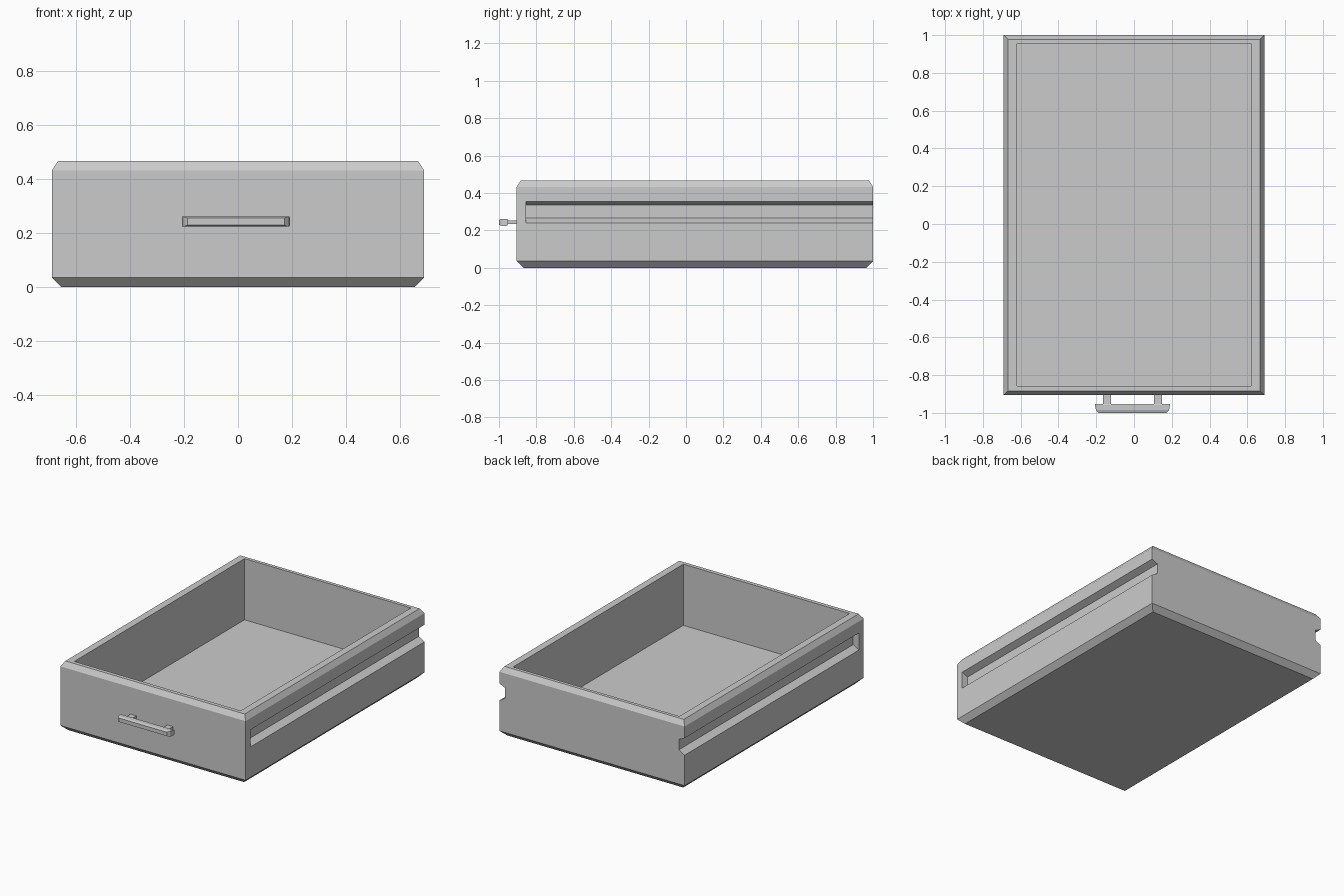
import bpy, bmesh

if "Cube" in bpy.data.objects:
    bpy.data.objects.remove(bpy.data.objects["Cube"])


def loft(name, rings):
    """Skin a list of equal-length point loops and cap both ends."""
    bm = bmesh.new()
    loops = [[bm.verts.new(p) for p in ring] for ring in rings]
    n = len(loops[0])
    for a, b in zip(loops, loops[1:]):
        for i in range(n):
            j = (i + 1) % n
            bm.faces.new((a[i], a[j], b[j], b[i]))
    bm.faces.new(loops[0][::-1])
    bm.faces.new(loops[-1])
    bmesh.ops.recalc_face_normals(bm, faces=bm.faces)
    mesh = bpy.data.meshes.new(name)
    bm.to_mesh(mesh)
    bm.free()
    obj = bpy.data.objects.new(name, mesh)
    bpy.context.collection.objects.link(obj)
    return obj


def rect_xy(x, y0, y1, z):
    return [(-x, y0, z), (x, y0, z), (x, y1, z), (-x, y1, z)]


def rect_xz(cx, hx, cz, hz, y):
    return [(cx - hx, y, cz - hz), (cx + hx, y, cz - hz),
            (cx + hx, y, cz + hz), (cx - hx, y, cz + hz)]


# Drawer box: chamfered outside, rim, then down into the cavity
box = loft("drawer_box", [
    rect_xy(0.655, -0.87, 0.965, 0.0),
    rect_xy(0.69, -0.905, 1.0, 0.035),
    rect_xy(0.69, -0.905, 1.0, 0.433),
    rect_xy(0.668, -0.883, 0.978, 0.467),
    rect_xy(0.62, -0.857, 0.955, 0.467),
    rect_xy(0.62, -0.857, 0.955, 0.055),
])

# Runner grooves: sloped sides, closed at the front, open at the back
for side in (-1, 1):
    profile = [(0.647, 0.265), (0.69, 0.24), (0.75, 0.24),
               (0.75, 0.355), (0.69, 0.355), (0.647, 0.335)]
    cutter = loft("groove_cutter", [[(side * x, y, z) for x, z in profile]
                                    for y in (-0.855, 1.1)])
    cutter.hide_render = True
    mod = box.modifiers.new("groove", 'BOOLEAN')
    mod.operation = 'DIFFERENCE'
    mod.solver = 'EXACT'
    mod.object = cutter
    bpy.context.view_layer.objects.active = box
    bpy.ops.object.modifier_apply(modifier=mod.name)
    bpy.data.objects.remove(cutter)

# Handle bar: narrows towards the front with a chamfered face
CX, CZ = -0.008, 0.243
loft("handle_bar", [
    rect_xz(CX, 0.2, CZ, 0.015, -0.952),
    rect_xz(CX, 0.199, CZ, 0.0185, -0.958),
    rect_xz(CX, 0.193, CZ, 0.0185, -0.986),
    rect_xz(CX, 0.180, CZ, 0.013, -1.0),
])

# Handle posts
for label, s in (("left", -1), ("right", 1)):
    loft("handle_post_" + label,
         [rect_xz(CX + s * 0.136, 0.021, CZ, 0.009, y) for y in (-0.96, -0.9)])
